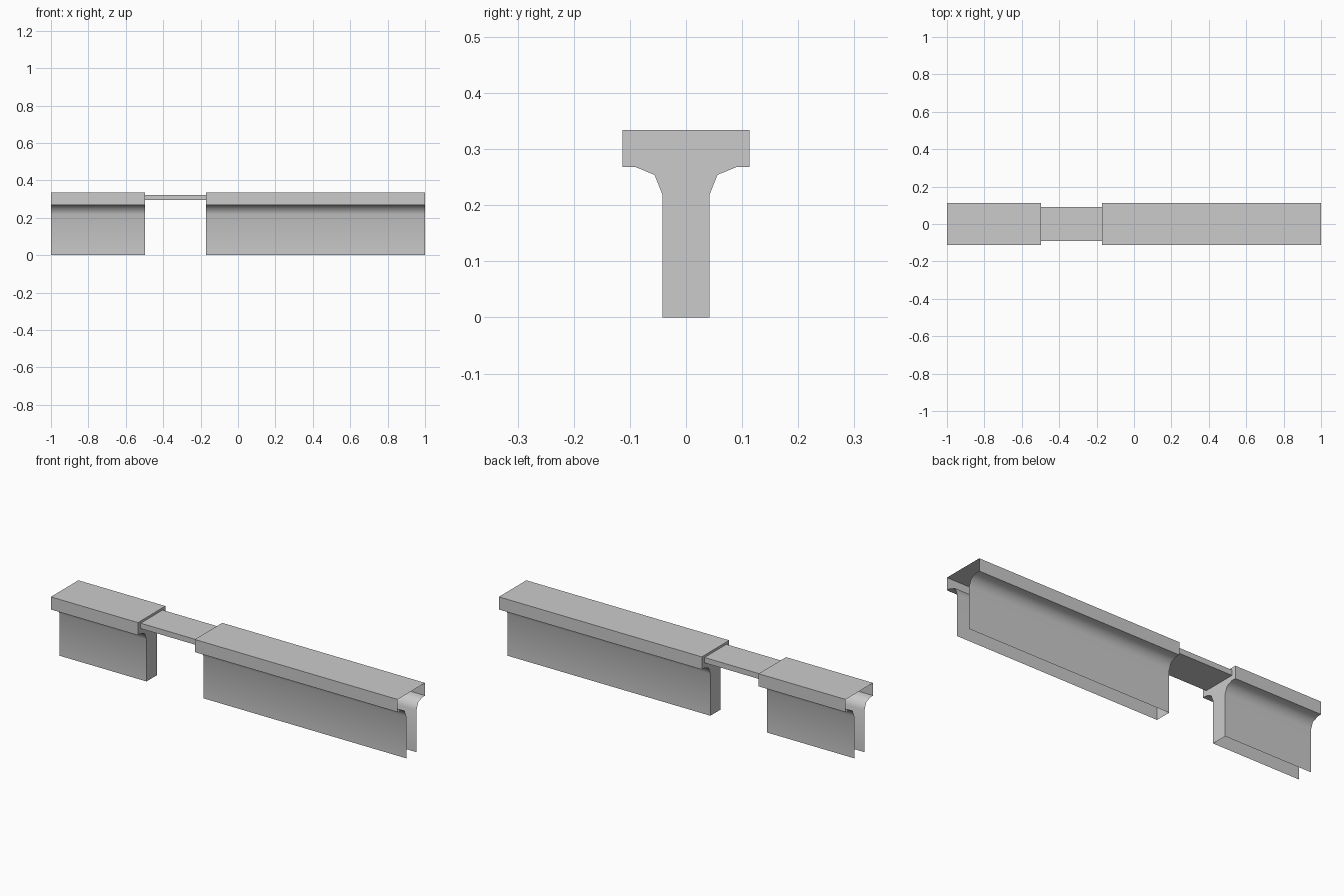
import bpy, bmesh, math

if "Cube" in bpy.data.objects:
    bpy.data.objects.remove(bpy.data.objects["Cube"])

# Right half of the T-shaped wall section (y, z), bottom to top
HALF = [(0.042, 0), (0.042, 0.219), (0.056, 0.254), (0.09, 0.268),
        (0.113, 0.268), (0.113, 0.334)]
SECTION = HALF + [(-y, z) for y, z in reversed(HALF)]
SLAB = [(0.09, 0.294), (0.09, 0.322), (-0.09, 0.322), (-0.09, 0.294)]


def sweep(name, section, x0, x1, cap=None, closed=False):
    """Sweep a section along x as a shell, optionally capping one end."""
    bm = bmesh.new()
    ends = {x: [bm.verts.new((x, y, z)) for y, z in section] for x in (x0, x1)}
    a, b = ends[x0], ends[x1]
    n = len(section)
    for i in range(n if closed else n - 1):
        j = (i + 1) % n
        bm.faces.new((a[i], a[j], b[j], b[i]))
    if cap is not None:
        bm.faces.new(ends[cap] if cap == x0 else ends[cap][::-1])
    # Section runs counter-clockwise seen from +x: flip so normals face outward
    bmesh.ops.reverse_faces(bm, faces=bm.faces)
    mesh = bpy.data.meshes.new(name)
    bm.to_mesh(mesh)
    bm.free()
    obj = bpy.data.objects.new(name, mesh)
    bpy.context.collection.objects.link(obj)
    bpy.ops.object.select_all(action='DESELECT')
    obj.select_set(True)
    bpy.context.view_layer.objects.active = obj
    bpy.ops.object.shade_smooth_by_angle(angle=math.radians(50))
    return obj


# Wall lengths: open outer end and underside, closed at the doorway
sweep("short_wall", SECTION, -1.0, -0.498, cap=-0.498)
sweep("long_wall", SECTION, -0.17, 1.0, cap=-0.17)

# Thin lintel bridging the doorway
sweep("lintel", SLAB, -0.498, -0.17, closed=True)
